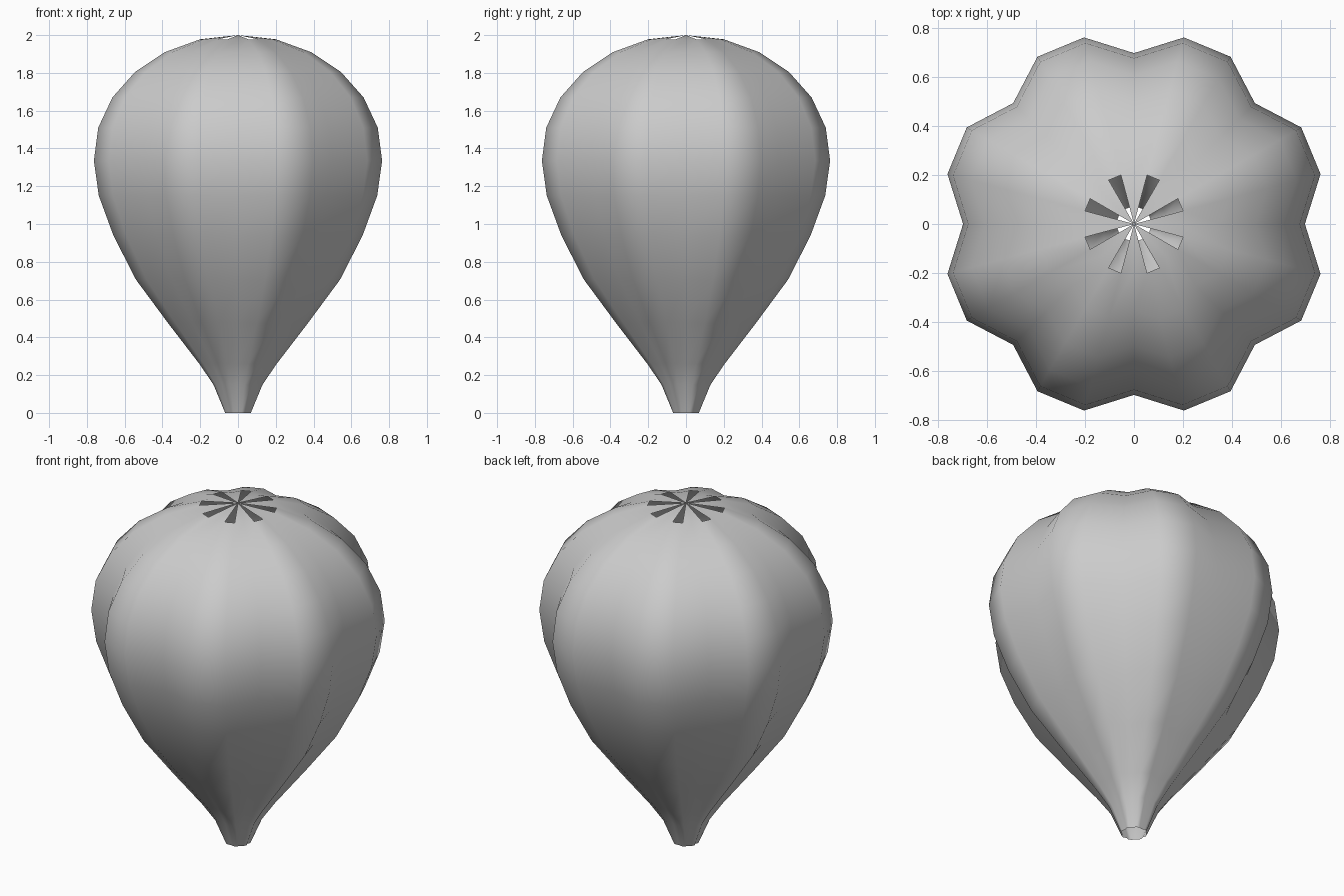
import bpy, bmesh
from math import sin, cos, pi, radians

if "Cube" in bpy.data.objects:
    bpy.data.objects.remove(bpy.data.objects["Cube"])

GORES = 8
SIDES = GORES * 3          # each gore: one valley seam and two bulge lines
VALLEY = 0.885             # seam radius relative to bulge radius

# envelope profile: (half width at the bulge lines, height)
PROFILE = [(0.068, 0.0), (0.13, 0.15), (0.205, 0.26), (0.37, 0.475),
           (0.54, 0.705), (0.66, 0.94), (0.737, 1.15), (0.763, 1.335),
           (0.74, 1.51), (0.665, 1.67), (0.545, 1.805), (0.387, 1.91),
           (0.20, 1.978)]


def ring(bm, half_width, z):
    r = half_width / cos(pi / 12)
    verts = []
    for i in range(SIDES):
        rr = r * (VALLEY if i % 3 == 0 else 1.0)
        a = 2 * pi * i / SIDES
        verts.append(bm.verts.new((rr * cos(a), rr * sin(a), z)))
    return verts


bm = bmesh.new()
rings = [ring(bm, w, z) for w, z in PROFILE]

# lobed skin, open at the mouth
for lo, hi in zip(rings, rings[1:]):
    for i in range(SIDES):
        j = (i + 1) % SIDES
        bm.faces.new((lo[i], lo[j], hi[j], hi[i]))

# crown: seam strips meet at the apex, the middle of each gore stays open
apex = bm.verts.new((0, 0, 2.0))
top = rings[-1]
for i in range(SIDES):
    if i % 3 != 1:
        bm.faces.new((top[i], top[(i + 1) % SIDES], apex))

mesh = bpy.data.meshes.new("balloon_envelope")
bm.to_mesh(mesh)
bm.free()
envelope = bpy.data.objects.new("balloon_envelope", mesh)
bpy.context.collection.objects.link(envelope)

# smooth fabric
bpy.context.view_layer.objects.active = envelope
envelope.select_set(True)
bpy.ops.object.shade_smooth_by_angle(angle=radians(60))
